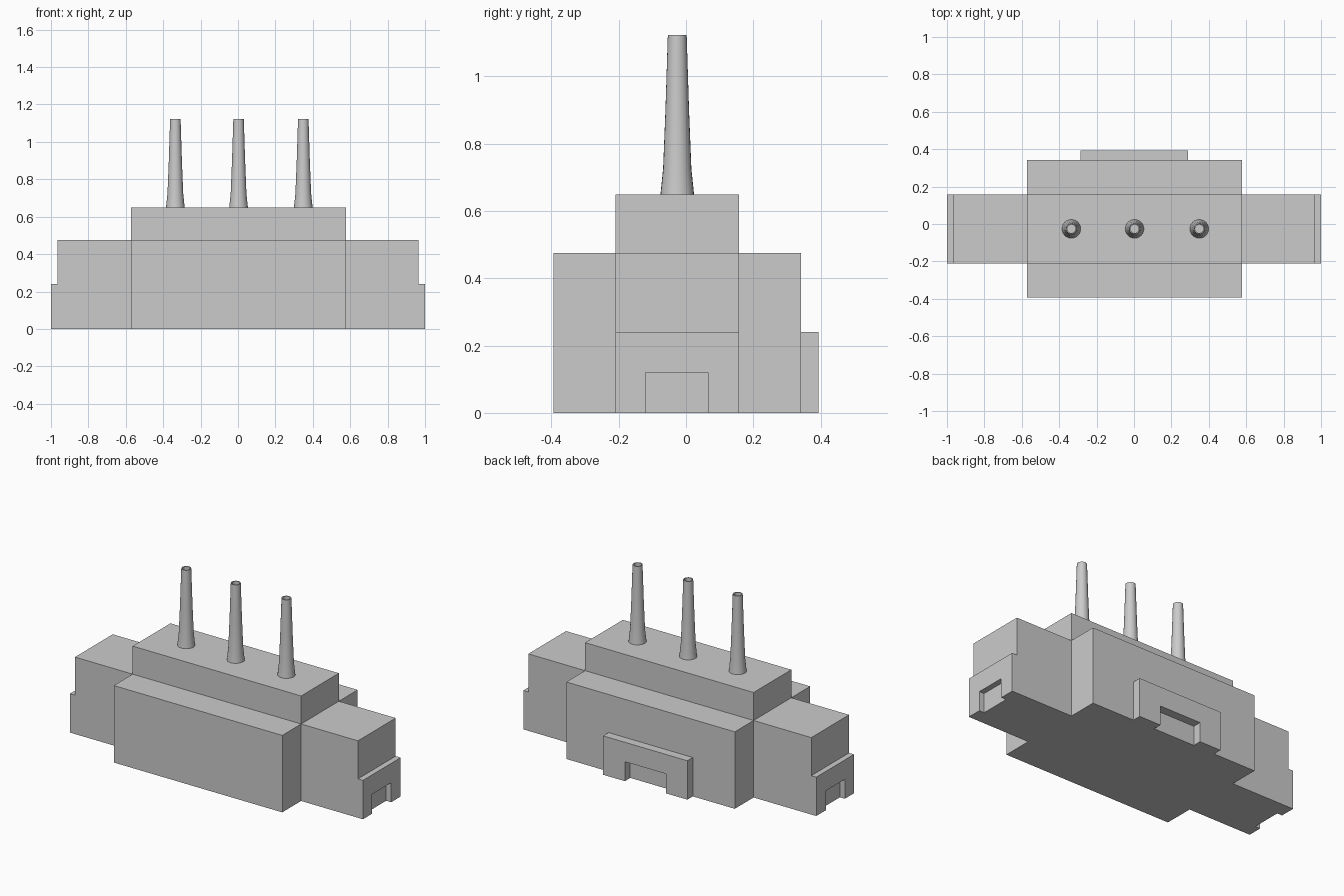
import bpy, bmesh, math

if "Cube" in bpy.data.objects:
    bpy.data.objects.remove(bpy.data.objects["Cube"])

Y0, Y1 = -0.21, 0.158          # front and back of the long hall
YC = (Y0 + Y1) / 2
X0, X1 = -0.572, 0.578         # sides of the wide central block
EAVE, ROOF = 0.475, 0.648


def finish(name, bm):
    bmesh.ops.recalc_face_normals(bm, faces=bm.faces)
    mesh = bpy.data.meshes.new(name)
    bm.to_mesh(mesh)
    bm.free()
    obj = bpy.data.objects.new(name, mesh)
    bpy.context.collection.objects.link(obj)
    return obj


def prism(name, profile, place, lo, hi):
    """Extrude a 2D profile between lo and hi; place(a, b, depth) gives xyz."""
    bm = bmesh.new()
    rings = [[bm.verts.new(place(a, b, d)) for a, b in profile] for d in (lo, hi)]
    n = len(profile)
    for ring in rings:
        bm.faces.new(ring)
    for i in range(n):
        j = (i + 1) % n
        bm.faces.new((rings[0][i], rings[0][j], rings[1][j], rings[1][i]))
    return finish(name, bm)


def porch_profile(a0, a1, door0, door1, height=0.24, door_height=0.12):
    """Rectangle with a doorway cut out of its lower edge."""
    return [(a0, 0), (door0, 0), (door0, door_height), (door1, door_height),
            (door1, 0), (a1, 0), (a1, height), (a0, height)]


def chimney(name, x, sides=24):
    """Flared hollow stack, spun from (radius, z) rings."""
    rings = [(0.050, ROOF), (0.042, 0.725), (0.035, 0.9), (0.028, 1.122),
             (0.022, 1.122), (0.022, 1.0)]
    bm = bmesh.new()
    loops = [[bm.verts.new((x + r * math.cos(t), YC + r * math.sin(t), z))
              for t in (2 * math.pi * i / sides for i in range(sides))]
             for r, z in rings]
    for a, b in zip(loops, loops[1:]):
        for i in range(sides):
            j = (i + 1) % sides
            bm.faces.new((a[i], a[j], b[j], b[i]))
    bm.faces.new(loops[0])
    bm.faces.new(loops[-1])
    obj = finish(name, bm)
    bpy.ops.object.select_all(action='DESELECT')
    obj.select_set(True)
    bpy.context.view_layer.objects.active = obj
    bpy.ops.object.shade_smooth_by_angle(angle=math.radians(30))


def upright(a, b, d):
    return (a, b, d)


# Main hall: cross-shaped footprint
YF, YB = -0.394, 0.341
END = 0.966
footprint = [(-END, Y0), (X0, Y0), (X0, YF), (X1, YF), (X1, Y0), (END, Y0),
             (END, Y1), (X1, Y1), (X1, YB), (X0, YB), (X0, Y1), (-END, Y1)]
prism("main_hall", footprint, upright, 0, EAVE)

# Raised upper storey
prism("upper_storey", [(X0, Y0), (X1, Y0), (X1, Y1), (X0, Y1)], upright, EAVE, ROOF)

# End porches with doorways
for name, side in (("left_porch", -1), ("right_porch", 1)):
    prism(name, porch_profile(Y0, Y1, -0.121, 0.065),
          lambda a, b, d: (side * d, a, b), END, 1.0)

# Back porch with doorway
prism("back_porch", porch_profile(-0.285, 0.29, -0.14, 0.142),
      lambda a, b, d: (a, d, b), YB, 0.394)

# Chimneys
for i, x in enumerate((-0.335, 0.003, 0.349)):
    chimney(f"chimney_{i + 1}", x)
